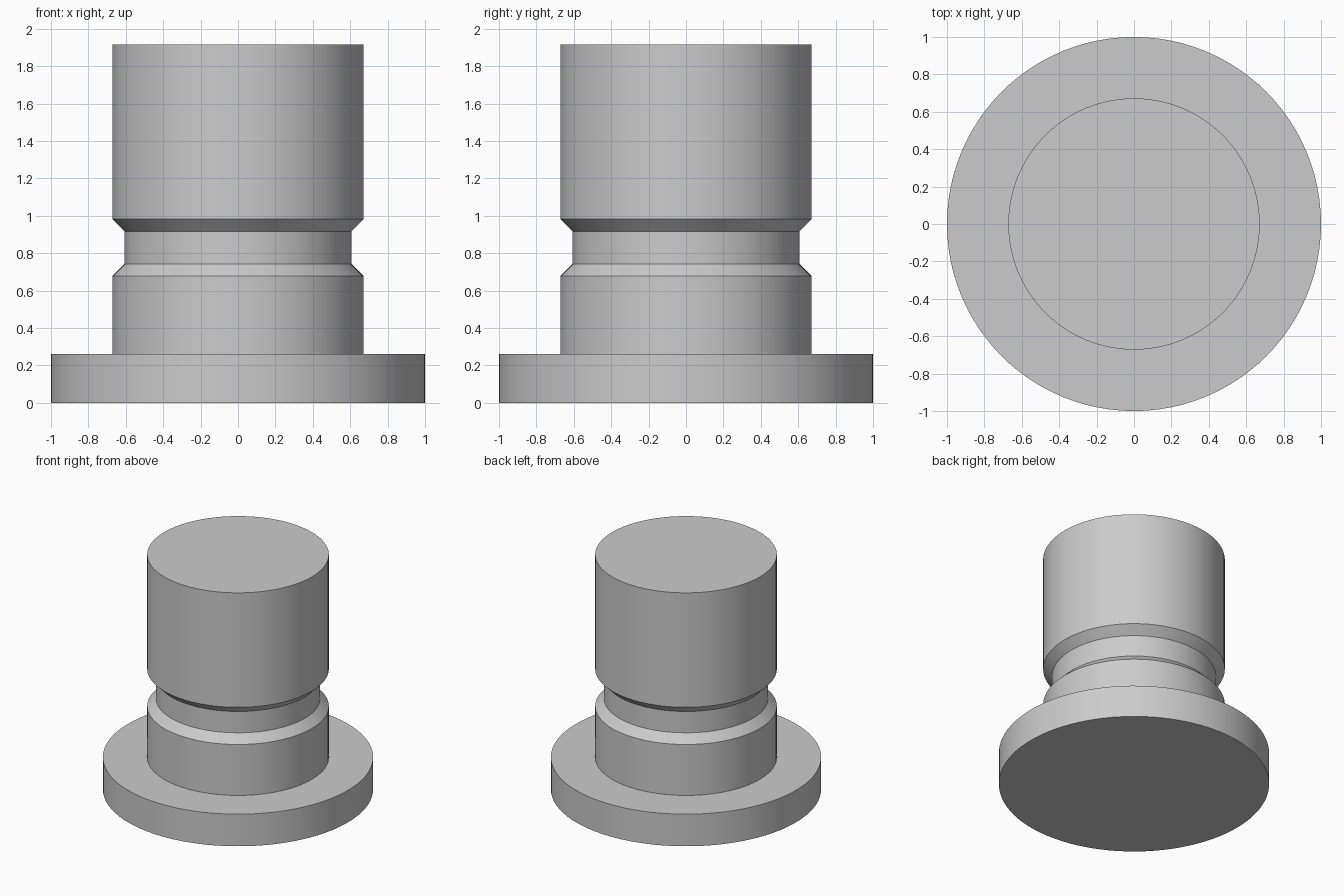
import bpy
import bmesh
import math

SIDES = 96

default_cube = bpy.data.objects.get("Cube")
if default_cube:
    bpy.data.objects.remove(default_cube, do_unlink=True)

# Single plain material
grey = bpy.data.materials.new("plain grey")
grey.use_nodes = True
colour = (0.6, 0.6, 0.6, 1.0)
grey.diffuse_color = colour
grey.node_tree.nodes["Principled BSDF"].inputs["Base Color"].default_value = colour


def lathe(name, profile):
    """Turn a (radius, height) profile around z and cap both ends."""
    bm = bmesh.new()
    rings = []
    for radius, z in profile:
        angles = [2 * math.pi * i / SIDES for i in range(SIDES)]
        rings.append([bm.verts.new((radius * math.cos(a), radius * math.sin(a), z))
                      for a in angles])
    for low, high in zip(rings, rings[1:]):
        for i in range(SIDES):
            j = (i + 1) % SIDES
            bm.faces.new((low[i], low[j], high[j], high[i]))
    bm.faces.new(rings[0][::-1])
    bm.faces.new(rings[-1])
    mesh = bpy.data.meshes.new(name)
    bm.to_mesh(mesh)
    bm.free()
    mesh.materials.append(grey)
    obj = bpy.data.objects.new(name, mesh)
    bpy.context.collection.objects.link(obj)
    bpy.ops.object.select_all(action="DESELECT")
    obj.select_set(True)
    bpy.context.view_layer.objects.active = obj
    bpy.ops.object.shade_smooth_by_angle(angle=math.radians(30))
    return obj


# Flanged pin: wide base, shaft, chamfered groove, upper shaft
BASE, SHAFT, NECK = 1.0, 0.672, 0.607
lathe("flanged_pin", [
    (BASE, 0.0), (BASE, 0.262),
    (SHAFT, 0.262), (SHAFT, 0.678),
    (NECK, 0.743), (NECK, 0.917),
    (SHAFT, 0.982), (SHAFT, 1.916),
])
